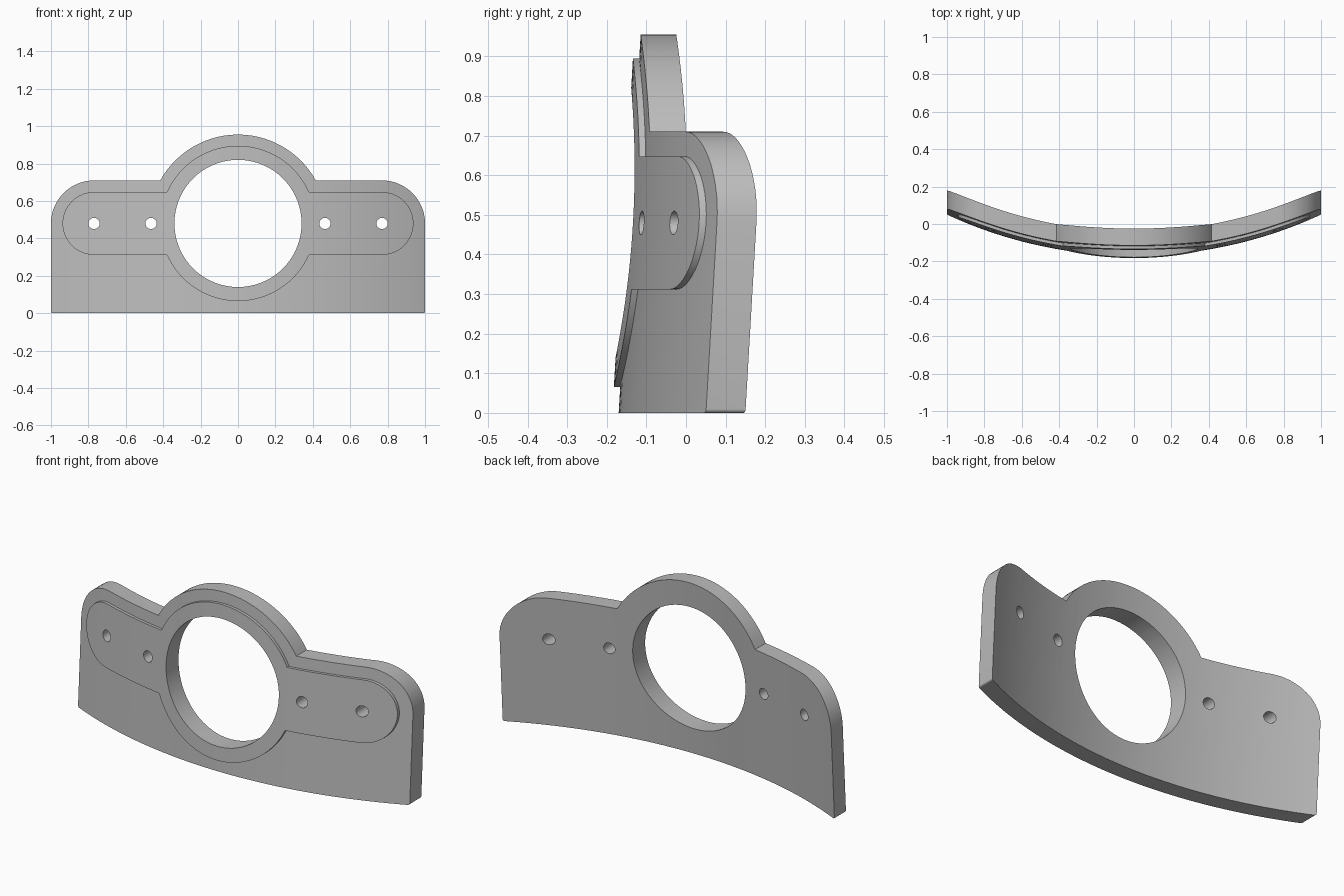
import bpy, bmesh
from math import sin, cos, pi, sqrt, radians, asin

if "Cube" in bpy.data.objects:
    bpy.data.objects.remove(bpy.data.objects["Cube"], do_unlink=True)

MID_Z = 0.48        # height of the big hole and the arm centreline
ARM_X = 0.77        # centre of the rounded arm ends
R_FRONT = 2.38      # bend radius of the plate's front face
THICK, RAISE = 0.09, 0.016
LEAN = 0.058        # backward lean per unit of height
AXIS_Y = R_FRONT - 0.17

grey = bpy.data.materials.new("plain grey")
grey.use_nodes = True
GREY = (0.5, 0.5, 0.5, 1)
grey.diffuse_color = GREY
grey.node_tree.nodes["Principled BSDF"].inputs["Base Color"].default_value = GREY


def prism(name, rings, links):
    """Solid between two matching closed outlines of 3D points."""
    bm = bmesh.new()
    a, b = ([bm.verts.new(p) for p in ring] for ring in rings)
    n = len(a)
    bm.faces.new(a)
    bm.faces.new(b[::-1])
    for i in range(n):
        j = (i + 1) % n
        bm.faces.new((a[j], a[i], b[i], b[j]))
    bmesh.ops.recalc_face_normals(bm, faces=bm.faces)
    mesh = bpy.data.meshes.new(name)
    bm.to_mesh(mesh)
    bm.free()
    mesh.materials.append(grey)
    obj = bpy.data.objects.new(name, mesh)
    links.objects.link(obj)
    return obj


def arc(cx, cz, r, a0, a1, n):
    return [(cx + r * cos(a0 + (a1 - a0) * i / n),
             cz + r * sin(a0 + (a1 - a0) * i / n)) for i in range(n + 1)]


def extrude_outline(name, outline):
    return prism(name, [[(x, y, z) for x, z in outline] for y in (-1, 1)], scene)


def curved_slab(name, r_out, r_in, n=48):
    """Leaning slice of a cylinder shell, taller and wider than the plate."""
    angles = [-0.5 + i / n for i in range(n + 1)]
    path = [(r_out * sin(t), AXIS_Y - r_out * cos(t)) for t in angles]
    path += [(r_in * sin(t), AXIS_Y - r_in * cos(t)) for t in reversed(angles)]
    return prism(name, [[(x, y + LEAN * z, z) for x, y in path] for z in (-0.2, 1.2)], scene)


def boolean(obj, tool, operation):
    mod = obj.modifiers.new(operation.title(), 'BOOLEAN')
    mod.operation, mod.object, mod.solver = operation, tool, 'EXACT'
    graph = bpy.context.evaluated_depsgraph_get()
    mesh = bpy.data.meshes.new_from_object(obj.evaluated_get(graph))
    obj.modifiers.clear()
    obj.data = mesh
    bpy.data.objects.remove(tool, do_unlink=True)


def mirror(points):
    return [(-x, z) for x, z in reversed(points)]


def ring_arc(r, half_height, n=40):
    """Upper arc of the ring, ending where it meets the arm's top edge."""
    a = asin(half_height / r)
    return arc(0, MID_Z, r, a, pi - a, n)


scene = bpy.context.scene.collection

# Plate outline: square foot, rounded shoulders, ring over the big hole
foot = arc(0.99, 0.01, 0.01, -pi / 2, 0, 4)
shoulder = arc(ARM_X, MID_Z, 0.23, 0, pi / 2, 16)
plate_outline = (foot + shoulder + ring_arc(0.475, 0.23)
                 + mirror(shoulder) + mirror(foot))

# Raised band outline: ring with a round-ended arm on each side
end = arc(ARM_X, MID_Z, 0.168, -pi / 2, pi / 2, 28)
top = ring_arc(0.415, 0.168)
bottom = [(-x, 2 * MID_Z - z) for x, z in top]
band_outline = end + top + mirror(end) + bottom

plate = curved_slab("curved_plate", R_FRONT, R_FRONT - THICK)
band = curved_slab("raised_band", R_FRONT + RAISE, R_FRONT)

for part, outline in ((plate, plate_outline), (band, band_outline)):
    boolean(part, extrude_outline("outline_tool", outline), 'INTERSECT')
    # Big centre hole and four screw holes
    holes = [(0, 0.34, 72)] + [(s * x, 0.03, 24) for s in (-1, 1) for x in (0.465, ARM_X)]
    for x, r, n in holes:
        circle = arc(x, MID_Z, r, 0, 2 * pi, n)[:-1]
        boolean(part, extrude_outline("hole_tool", circle), 'DIFFERENCE')

# Smooth the curved faces, keep the rims sharp
for part in (plate, band):
    bpy.ops.object.select_all(action='DESELECT')
    part.select_set(True)
    bpy.context.view_layer.objects.active = part
    bpy.ops.object.shade_smooth_by_angle(angle=radians(30))
